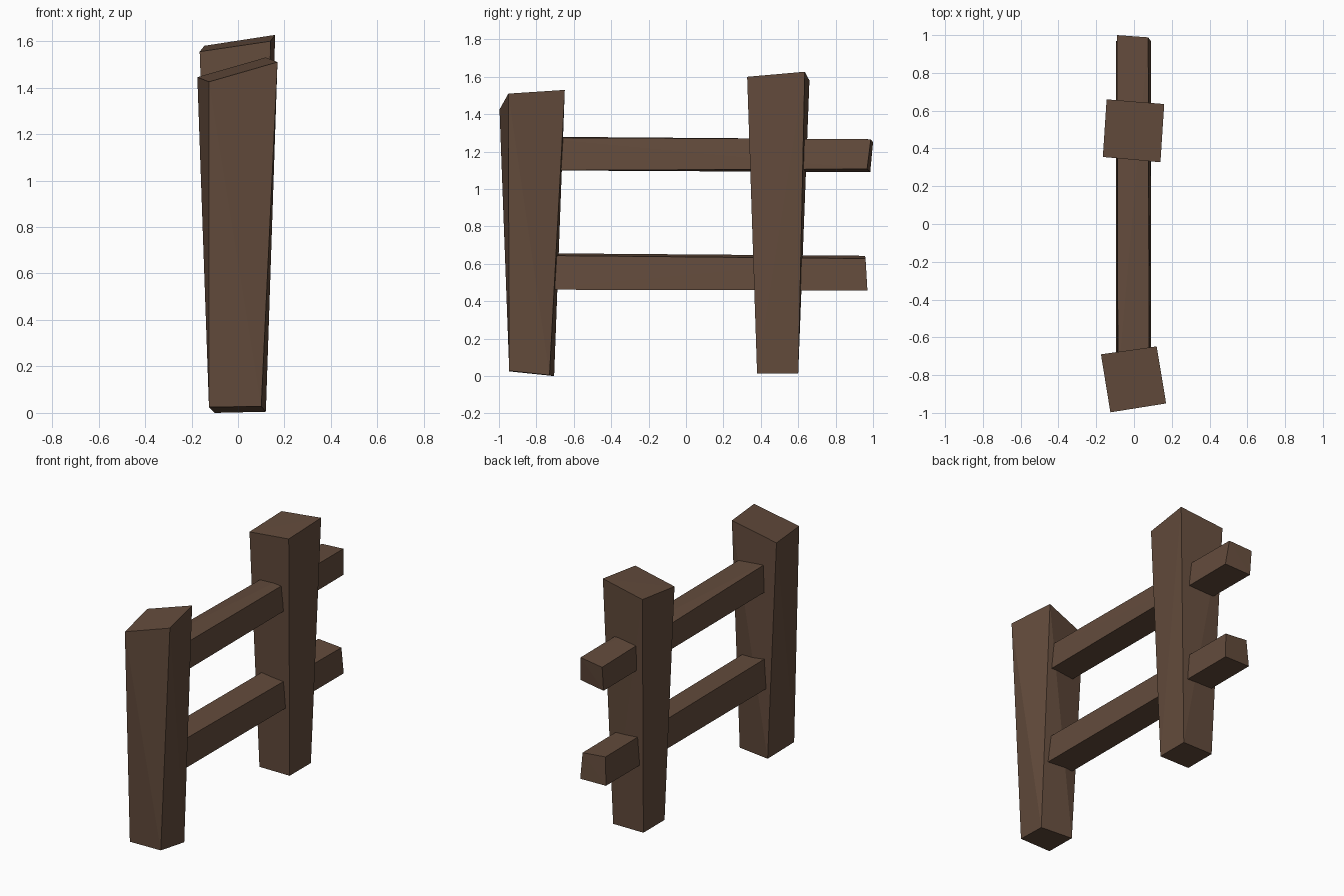
import bpy, bmesh

wood = bpy.data.materials.new("dark brown wood")
wood.diffuse_color = (0.125, 0.071, 0.045, 1)


def block(name, corners):
    """Rough-hewn beam: the convex hull of its eight corners."""
    bm = bmesh.new()
    for c in corners:
        bm.verts.new(c)
    bmesh.ops.convex_hull(bm, input=bm.verts[:])
    bmesh.ops.recalc_face_normals(bm, faces=bm.faces[:])
    mesh = bpy.data.meshes.new(name)
    bm.to_mesh(mesh)
    bm.free()
    mesh.materials.append(wood)
    obj = bpy.data.objects.new(name, mesh)
    bpy.context.collection.objects.link(obj)


# Posts: tapered, twisted, with slanted tops (top four corners, bottom four)
block("front_post", [
    (-0.125, -0.997, 1.425), (0.17, -0.95, 1.51), (0.12, -0.648, 1.53), (-0.175, -0.69, 1.445),
    (-0.125, -0.945, 0.025), (0.10, -0.945, 0.028), (0.12, -0.73, 0.005), (-0.10, -0.705, 0.0)])
block("back_post", [
    (-0.165, 0.355, 1.555), (0.14, 0.327, 1.60), (0.16, 0.635, 1.627), (-0.145, 0.66, 1.58),
    (-0.11, 0.38, 0.015), (0.11, 0.38, 0.015), (0.11, 0.60, 0.015), (-0.11, 0.60, 0.015)])

# Rails: start inside the front post, run through the back post
block("upper_rail", [
    (-0.085, -0.83, 1.28), (0.08, -0.83, 1.275), (0.09, -0.83, 1.10), (-0.09, -0.83, 1.10),
    (-0.09, 1.0, 1.25), (0.075, 0.988, 1.266), (0.09, 0.968, 1.107), (-0.09, 0.985, 1.09)])
block("lower_rail", [
    (-0.085, -0.83, 0.657), (0.075, -0.83, 0.645), (0.09, -0.83, 0.462), (-0.095, -0.83, 0.462),
    (-0.085, 0.957, 0.643), (0.08, 0.96, 0.628), (0.09, 0.97, 0.458), (-0.095, 0.968, 0.46)])
